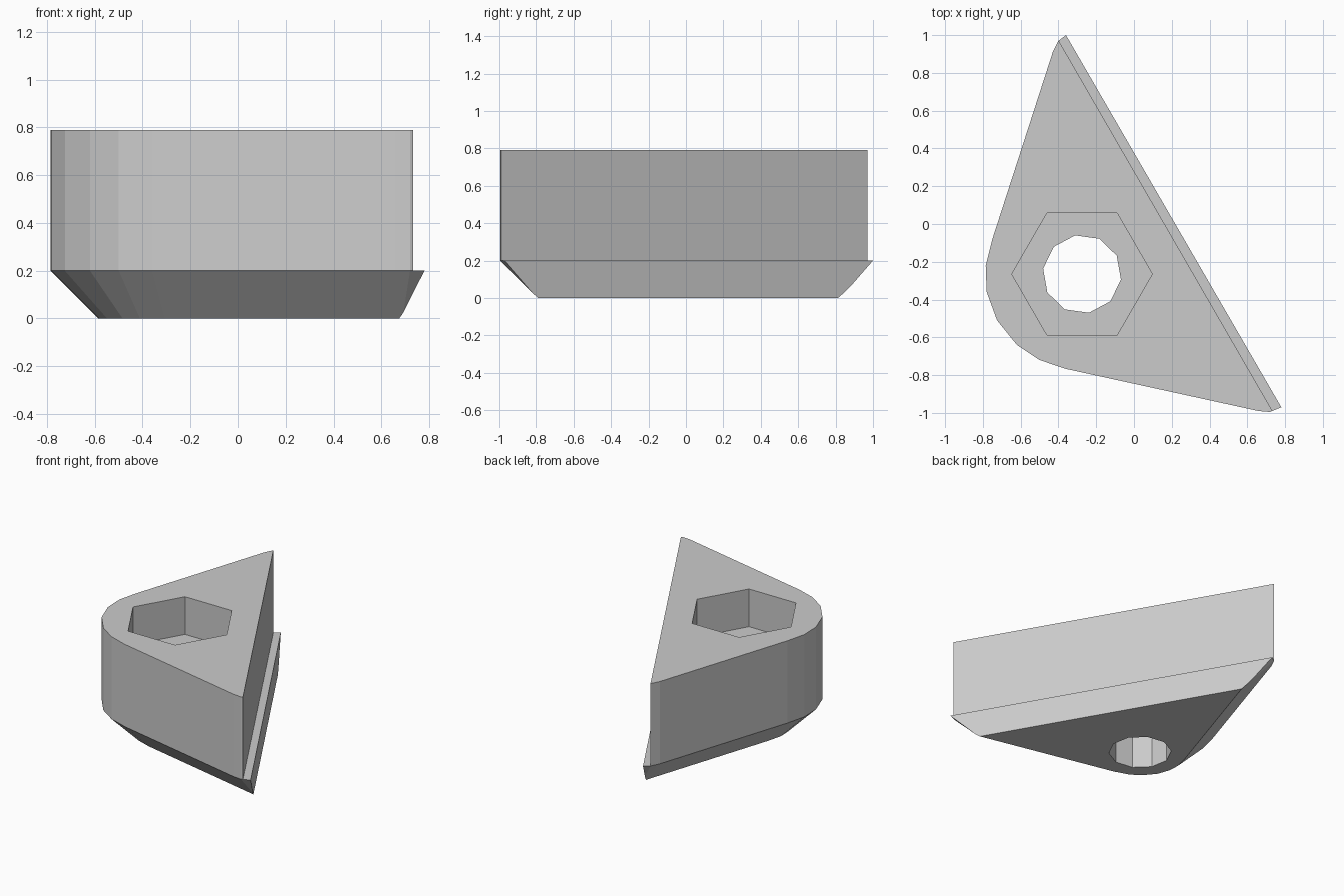
import bpy, bmesh, math
from mathutils import Vector, Matrix

cube = bpy.data.objects.get("Cube")
if cube:
    bpy.data.objects.remove(cube, do_unlink=True)

HEIGHT, RIM = 0.79, 0.2
CENTRE = Vector((-0.275, -0.265, 0))

grey = bpy.data.materials.new("light_grey")
grey.use_nodes = True
grey.diffuse_color = (0.6, 0.6, 0.6, 1)
grey.node_tree.nodes["Principled BSDF"].inputs["Base Color"].default_value = (0.6, 0.6, 0.6, 1)


def make_object(name, bm):
    bmesh.ops.recalc_face_normals(bm, faces=bm.faces)
    mesh = bpy.data.meshes.new(name)
    bm.to_mesh(mesh)
    bm.free()
    mesh.materials.append(grey)
    obj = bpy.data.objects.new(name, mesh)
    bpy.context.collection.objects.link(obj)
    return obj


def prism(points, bottom, top):
    bm = bmesh.new()
    face = bm.faces.new([bm.verts.new((x, y, bottom)) for x, y in points])
    made = bmesh.ops.extrude_face_region(bm, geom=[face])["geom"]
    verts = [g for g in made if isinstance(g, bmesh.types.BMVert)]
    bmesh.ops.translate(bm, verts=verts, vec=(0, 0, top - bottom))
    bmesh.ops.recalc_face_normals(bm, faces=bm.faces)
    return bm


def ring(count, radius, start):
    return [(CENTRE.x + radius * math.cos(math.radians(start) + math.tau * i / count),
             CENTRE.y + radius * math.sin(math.radians(start) + math.tau * i / count))
            for i in range(count)]


# Body outline, counterclockwise; its closing edge is the long flat side
outline = [(-0.36, 1.0), (-0.40, 0.97), (-0.43, 0.91), (-0.75, -0.08),
           (-0.785, -0.22), (-0.78, -0.36), (-0.725, -0.51), (-0.62, -0.64),
           (-0.50, -0.72), (-0.36, -0.767), (0.66, -0.99), (0.72, -0.995),
           (0.78, -0.97)]
bm = prism(outline, 0, HEIGHT)

# Chamfer the underside at 45 degrees along every edge but the flat one
for (ax, ay), (bx, by) in zip(outline, outline[1:]):
    out = Vector((by - ay, ax - bx, 0)).normalized()
    cut = bmesh.ops.bisect_plane(
        bm, geom=bm.verts[:] + bm.edges[:] + bm.faces[:], dist=1e-5,
        plane_co=(ax, ay, RIM), plane_no=out - Vector((0, 0, 1)), clear_outer=True)
    edges = [e for e in bm.edges if e.is_boundary]
    if edges:
        bmesh.ops.holes_fill(bm, edges=edges, sides=0)
bmesh.ops.remove_doubles(bm, verts=bm.verts, dist=1e-4)
body = make_object("wedge_body", bm)

# Cutters: the step above the flat side's ledge, the nut pocket, the bolt hole
step = bmesh.new()
bmesh.ops.create_cube(step, size=1, matrix=(
    Matrix.Rotation(math.radians(30), 4, "Z")
    @ Matrix.Translation((0.14 + 0.5, 0, RIM + 0.5))
    @ Matrix.Diagonal((1, 4, 1, 1))))
cutters = [make_object("ledge_cutter", step),
           make_object("nut_pocket_cutter", prism(ring(6, 0.372, 0), 0.52, 1)),
           make_object("bolt_hole_cutter", prism(ring(10, 0.208, 100), -0.2, 1))]

bpy.context.view_layer.objects.active = body
for cutter in cutters:
    cutter.hide_render = True
    mod = body.modifiers.new(cutter.name, "BOOLEAN")
    mod.operation, mod.solver, mod.object = "DIFFERENCE", "EXACT", cutter
    bpy.ops.object.modifier_apply(modifier=mod.name)
    bpy.data.objects.remove(cutter, do_unlink=True)
